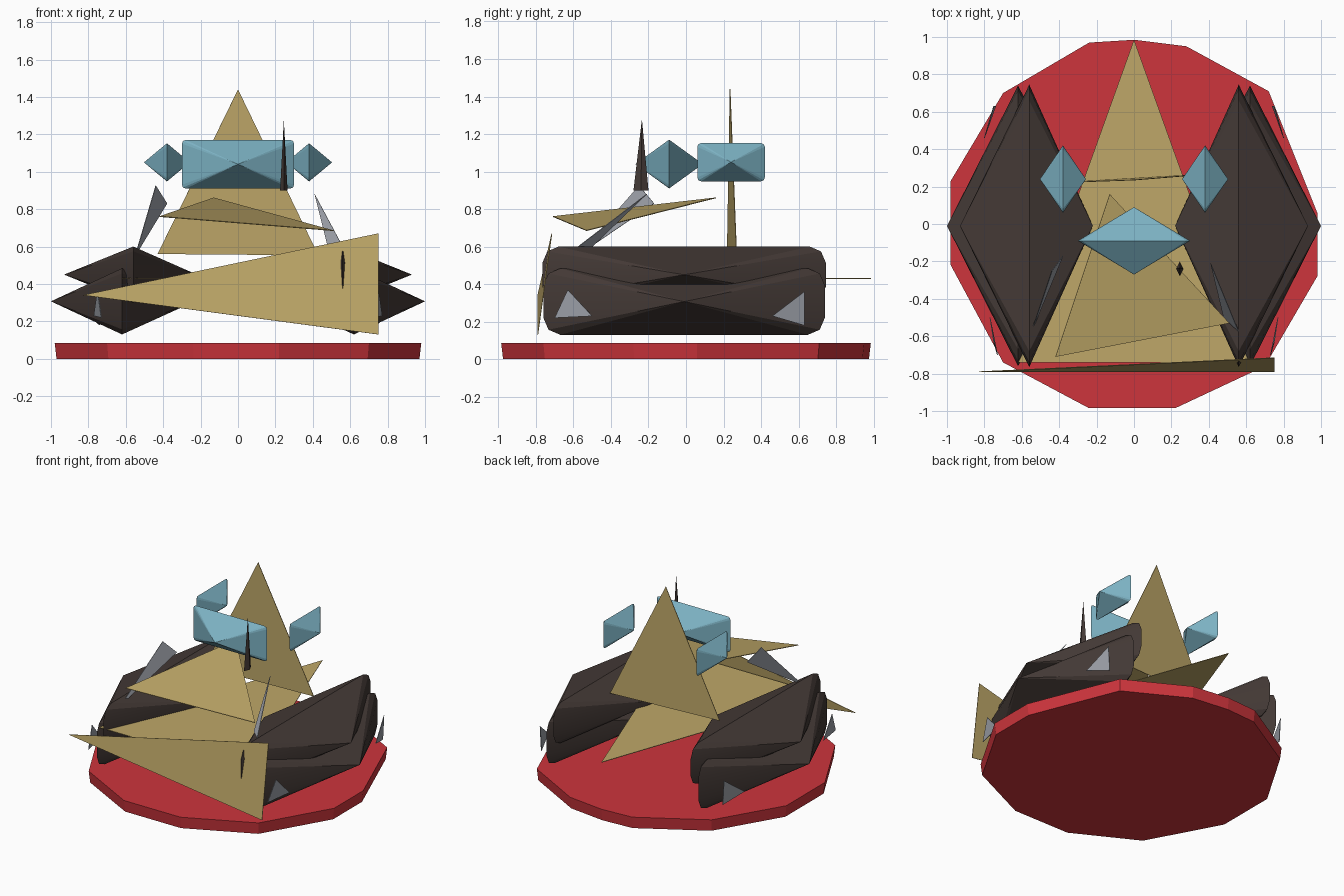
import bpy, bmesh, math
from mathutils import Vector

cube = bpy.data.objects.get("Cube")
if cube:
    bpy.data.objects.remove(cube, do_unlink=True)


def material(name, rgb):
    m = bpy.data.materials.new(name)
    m.use_nodes = True
    m.diffuse_color = (*rgb, 1)
    m.node_tree.nodes["Principled BSDF"].inputs["Base Color"].default_value = (*rgb, 1)
    return m


RED = material("red", (0.61, 0.035, 0.045))
BROWN = material("dark_brown", (0.058, 0.042, 0.037))
TAN = material("tan", (0.52, 0.39, 0.14))
BLUE = material("pale_blue", (0.2, 0.44, 0.54))
GREY = material("grey", (0.33, 0.35, 0.39))


def finish(name, bm, mat, smooth=None):
    bmesh.ops.recalc_face_normals(bm, faces=bm.faces)
    mesh = bpy.data.meshes.new(name)
    bm.to_mesh(mesh)
    bm.free()
    mesh.materials.append(mat)
    ob = bpy.data.objects.new(name, mesh)
    bpy.context.collection.objects.link(ob)
    if smooth:
        bpy.ops.object.select_all(action='DESELECT')
        ob.select_set(True)
        bpy.context.view_layer.objects.active = ob
        bpy.ops.object.shade_smooth_by_angle(angle=math.radians(smooth))
    return ob


def plate(name, points, mat, thick=0.004):
    """Thin flat triangle, centred on the given points."""
    p = [Vector(q) for q in points]
    n = (p[1] - p[0]).cross(p[2] - p[0]).normalized() * thick / 2
    bm = bmesh.new()
    a = [bm.verts.new(q + n) for q in p]
    b = [bm.verts.new(q - n) for q in p]
    bm.faces.new(a)
    bm.faces.new(b[::-1])
    for i in range(3):
        j = (i + 1) % 3
        bm.faces.new((a[i], b[i], b[j], a[j]))
    return finish(name, bm, mat)


def faceted_gem(name, centre, half_w, half_h, depths, axis, bevel, mat, smooth=None):
    """Chamfered rectangular rim with a point on each side along the axis."""
    c = Vector(centre)
    out = Vector((1, 0, 0)) if axis == 'X' else Vector((0, 1, 0))
    across = Vector((0, 1, 0)) if axis == 'X' else Vector((1, 0, 0))
    up = Vector((0, 0, 1))
    bm = bmesh.new()
    rim = []
    for sx, sz in ((1, 1), (-1, 1), (-1, -1), (1, -1)):
        # three points round each corner
        corner = [(half_w, half_h - bevel), (half_w - bevel * .3, half_h - bevel * .3),
                  (half_w - bevel, half_h)]
        if sx * sz < 0:
            corner.reverse()
        rim += [bm.verts.new(c + across * u * sx + up * v * sz) for u, v in corner]
    for d in depths:
        tip = bm.verts.new(c + out * d)
        for i, v in enumerate(rim):
            bm.faces.new((v, rim[(i + 1) % len(rim)], tip))
    return finish(name, bm, mat, smooth)


# Round base with uneven sides
rim = [(0, .985), (.28, .95), (.72, .71), (.98, .06), (.98, -.28), (.7, -.76), (.22, -.985),
       (-.24, -.985), (-.7, -.74), (-.98, -.22), (-.98, .23), (-.7, .7), (-.24, .97)]
bm = bmesh.new()
low = bm.faces.new([bm.verts.new((x * .99, y * .99, 0)) for x, y in rim])
high = bm.faces.new([bm.verts.new((x, y, .085)) for x, y in rim])
for i in range(len(rim)):
    j = (i + 1) % len(rim)
    bm.faces.new((low.verts[i], low.verts[j], high.verts[j], high.verts[i]))
finish("base", bm, RED)

# Tracks, eyes and side plates, one set on each side
for s, side in ((1, "left"), (-1, "right")):
    faceted_gem(side + "_lower_track", (s * .62, -.01, .307), .75, .177,
                (s * .38, -s * .39), 'X', .09, BROWN, 20)
    faceted_gem(side + "_upper_track", (s * .56, -.01, .45), .755, .15,
                (s * .37, -s * .34), 'X', .085, BROWN, 20)
    faceted_gem(side + "_eye", (s * .38, .24, 1.05), .18, .102,
                (s * .123, -s * .123), 'X', .02, BLUE)
    plate(side + "_front_wheel", [(s * .73, -.70, .22), (s * .75, -.63, .37), (s * .77, -.5, .23)], GREY)
    plate(side + "_rear_wheel", [(s * .8, .46, .23), (s * .75, .63, .36), (s * .74, .63, .18)], GREY)

# Central visor
faceted_gem("visor", (0, -.09, 1.04), .3, .13, (-.18, .18), 'Y', .02, BLUE)

# Body plates
plate("back_plate", [(-.43, .22, .56), (.43, .27, .553), (0, .235, 1.44)], TAN)
plate("floor_plate", [(-.62, -.74, .43), (.62, -.74, .43), (0, .985, .43)], TAN)
plate("chest_plate", [(-.42, -.71, .76), (.51, -.53, .685), (-.13, .16, .86)], TAN)
plate("front_plate", [(-.83, -.79, .34), (.75, -.79, .13), (.75, -.715, .67)], TAN)

# Shoulder fins
plate("right_fin", [(-.44, -.25, .925), (-.38, -.17, .83), (-.55, -.58, .55)], GREY)
plate("left_fin", [(.41, -.21, .88), (.48, -.5, .6), (.56, -.575, .6)], GREY)

# Antenna spike
bm = bmesh.new()
tip = bm.verts.new((.245, -.235, 1.28))
foot = [bm.verts.new(p + (.9,)) for p in ((.225, -.24), (.245, -.28), (.265, -.24), (.245, -.2))]
bm.faces.new(foot)
for i in range(4):
    bm.faces.new((foot[i], foot[(i + 1) % 4], tip))
finish("antenna", bm, BROWN)
